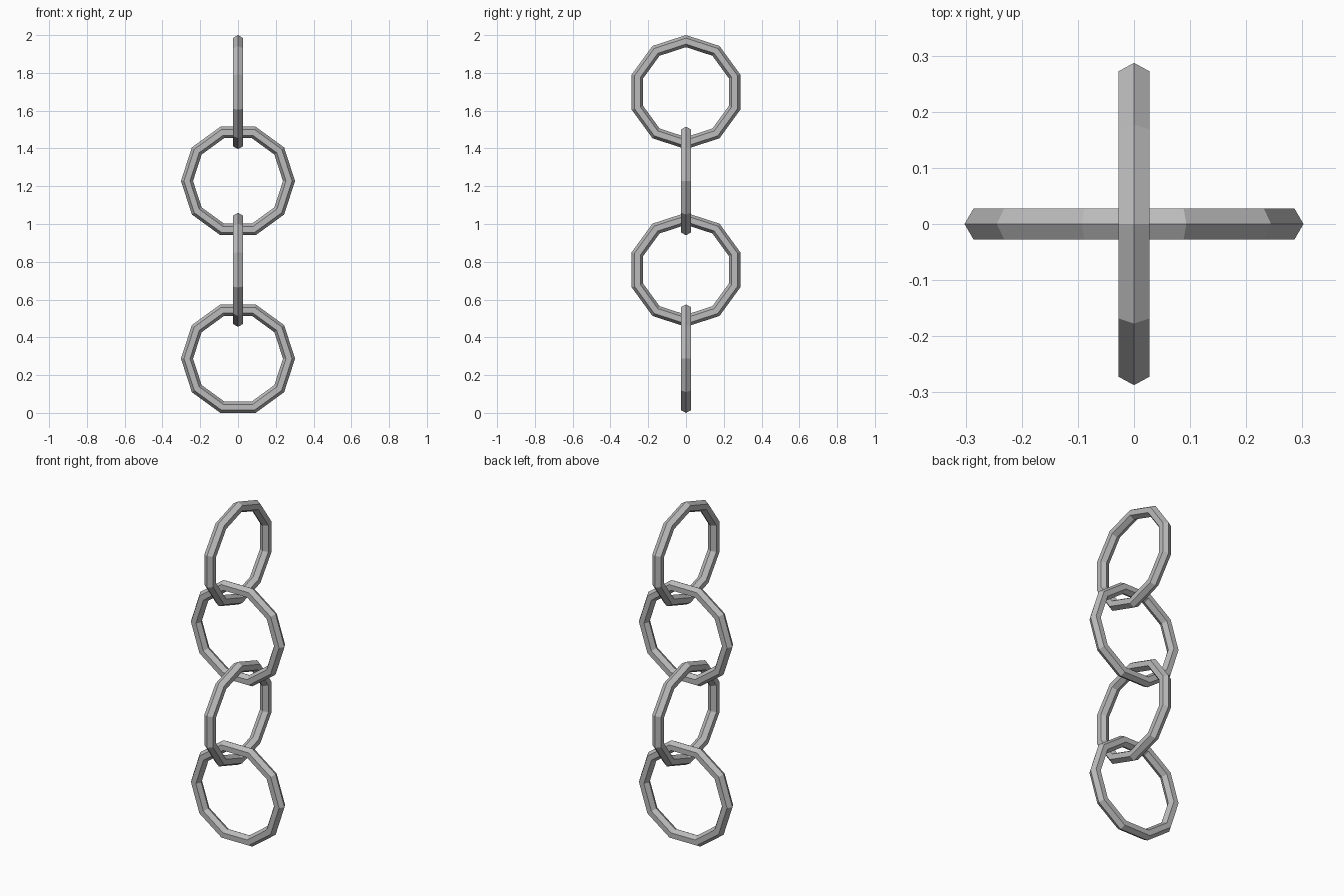
import bpy
import math

cube = bpy.data.objects.get("Cube")
if cube:
    bpy.data.objects.remove(cube, do_unlink=True)

RING_RADIUS = 0.27
BAR_RADIUS = 0.032
SIDES = 10
SPACING = 0.4703
# Lowest ring rests on a flat side of its polygon
BASE_Z = (RING_RADIUS + BAR_RADIUS) * math.cos(math.pi / SIDES)

# Plain grey metal
steel = bpy.data.materials.new("grey_steel")
steel.use_nodes = True
colour = (0.5, 0.5, 0.5, 1.0)
steel.diffuse_color = colour
steel.node_tree.nodes["Principled BSDF"].inputs["Base Color"].default_value = colour


def add_link(name, z, rotation):
    """One faceted ring with a hexagonal bar section."""
    bpy.ops.mesh.primitive_torus_add(
        major_segments=SIDES, minor_segments=6,
        major_radius=RING_RADIUS, minor_radius=BAR_RADIUS,
        location=(0, 0, z), rotation=rotation)
    link = bpy.context.object
    link.name = name
    link.data.materials.append(steel)
    bpy.ops.object.shade_flat()


# Links alternate between facing front and facing sideways
facing_front = (math.pi / 2, 0, 0)
facing_side = (0, math.pi / 2, 0)
for i, name in enumerate(("bottom_link", "lower_middle_link",
                          "upper_middle_link", "top_link")):
    add_link(name, BASE_Z + i * SPACING, facing_side if i % 2 else facing_front)
